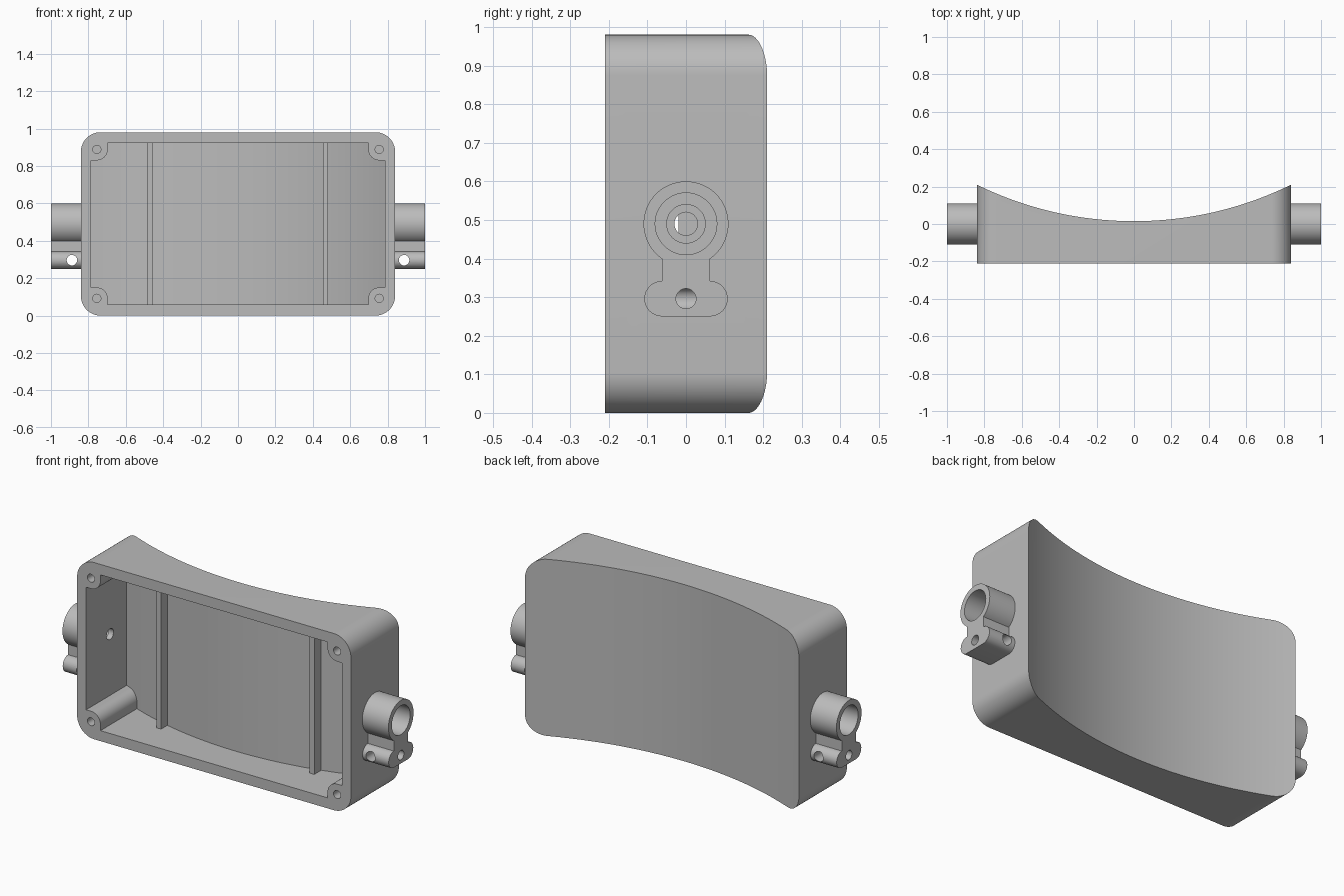
import bpy, bmesh
from math import sin, cos, pi, radians, asin, sqrt
from mathutils import Vector

old = bpy.data.objects.get("Cube")
if old:
    bpy.data.objects.remove(old)

grey = bpy.data.materials.new("plain grey")
grey.use_nodes = True
COLOR = (0.5, 0.5, 0.5, 1)
grey.diffuse_color = COLOR
grey.node_tree.nodes["Principled BSDF"].inputs["Base Color"].default_value = COLOR

W, D, H = 0.84, 0.21, 0.98      # half width, half depth, height
MID = H / 2
BACK_R, BACK_Y = 1.907, 0.015   # curved back: radius and nearest point
WALL = 0.035


def arc(cx, cy, r, a0, a1, n=16):
    """Points on an arc, angles in degrees."""
    return [(cx + r * cos(radians(a0 + (a1 - a0) * i / n)),
             cy + r * sin(radians(a0 + (a1 - a0) * i / n))) for i in range(n + 1)]


def circle(cx, cy, r, n=48):
    return arc(cx, cy, r, 0, 360, n)[:-1]


def rounded(x0, y0, x1, y1, r):
    return (arc(x1 - r, y1 - r, r, 0, 90) + arc(x0 + r, y1 - r, r, 90, 180)
            + arc(x0 + r, y0 + r, r, 180, 270) + arc(x1 - r, y0 + r, r, 270, 360))


def prism(name, outline, axis, lo, hi):
    """Extrude a flat outline along the named axis."""
    place = {"X": lambda p, t: (t, p[0], p[1]),
             "Y": lambda p, t: (p[0], t, p[1]),
             "Z": lambda p, t: (p[0], p[1], t)}[axis]
    bm = bmesh.new()
    base = bm.faces.new([bm.verts.new(place(p, lo)) for p in outline])
    ext = bmesh.ops.extrude_face_region(bm, geom=[base])
    moved = [v for v in ext["geom"] if isinstance(v, bmesh.types.BMVert)]
    shift = Vector(place((0, 0), hi - lo))
    bmesh.ops.translate(bm, verts=moved, vec=shift)
    bmesh.ops.recalc_face_normals(bm, faces=bm.faces)
    mesh = bpy.data.meshes.new(name)
    bm.to_mesh(mesh)
    bm.free()
    mesh.materials.append(grey)
    obj = bpy.data.objects.new(name, mesh)
    bpy.context.collection.objects.link(obj)
    return obj


def activate(obj):
    bpy.ops.object.select_all(action="DESELECT")
    obj.select_set(True)
    bpy.context.view_layer.objects.active = obj


def cut(target, *cutters):
    """Subtract each cutter from the target, then discard it."""
    for c in cutters:
        mod = target.modifiers.new("cut", "BOOLEAN")
        mod.operation, mod.solver, mod.object = "DIFFERENCE", "EXACT", c
        activate(target)
        bpy.ops.object.modifier_apply(modifier=mod.name)
        bpy.data.objects.remove(c)


def back_arc(offset, half):
    """Concave back surface, moved forward by the offset, from -half to half."""
    r, cy, n = BACK_R + offset, BACK_Y + BACK_R, 48
    xs = [half * (2 * i / n - 1) for i in range(n + 1)]
    return [(x, cy - sqrt(r * r - x * x)) for x in xs]


# Cavity shape, keeping back the corner screw posts and the two ribs
IN_X, IN_Z = 0.785, 0.432
cavity = prism("cavity", back_arc(WALL, IN_X) + [(IN_X, -0.4), (-IN_X, -0.4)],
               "Z", MID - IN_Z, MID + IN_Z)
screws = [(sx * 0.755, MID + sz * 0.398) for sx in (-1, 1) for sz in (-1, 1)]
POST_R = 0.058
for x, z in screws:
    fx, fz = (x + 0.3 if x > 0 else x - 0.3), (z + 0.3 if z > MID else z - 0.3)
    nx, nz = (x - POST_R if x > 0 else x + POST_R), (z - POST_R if z > MID else z + POST_R)
    cut(cavity, prism("post", rounded(min(fx, nx), min(fz, nz), max(fx, nx), max(fz, nz), POST_R),
                      "Y", -0.5, 0.5))
for x in (-0.472, 0.468):
    rib = [(x - 0.014, -0.02), (x + 0.014, -0.02), (x + 0.014, 0.5), (x - 0.014, 0.5)]
    cut(cavity, prism("rib", rib, "Z", -0.1, 1.1))

# Case: rounded block with hollow front, curved back and screw holes
case = prism("case", rounded(-W, 0, W, H, 0.105), "Y", -D, D)
cut(case, cavity)
cut(case, prism("back_cut", back_arc(0, 0.9) + [(0.9, 0.6), (-0.9, 0.6)], "Z", -0.1, 1.1))
for x, z in screws:
    cut(case, prism("screw_hole", circle(x, z, 0.022, 32), "Y", -0.3, 0.05))

# Side mounts: stepped socket with a drilled clamp foot below
SOCKET_R, NECK, FOOT_R, FOOT_Z = 0.11, 0.062, 0.046, 0.296
low = -pi / 2 + asin(NECK / SOCKET_R)
half = (arc(0, MID, SOCKET_R, 90, low * 180 / pi, 32)
        + arc(NECK, FOOT_Z, FOOT_R, 90, -90))
profile = half + [(-y, z) for y, z in reversed(half[1:])]


def x_hole(side, r, z, a, b):
    lo, hi = sorted((side * a, side * b))
    return prism("hole", circle(0, z, r), "X", lo, hi)


parts = [case]
for side, label in ((1, "left"), (-1, "right")):
    lo, hi = sorted((side * (W - 0.01), side * 1.0))
    mount = prism(label + "_mount", profile, "X", lo, hi)
    cut(mount, x_hole(side, 0.08, MID, 0.855, 1.1))
    for body in (mount, case):
        cut(body, x_hole(side, 0.05, MID, 0.815, 0.9), x_hole(side, 0.03, MID, 0.7, 0.88))
    cut(mount, prism("cross_hole", circle(side * 0.888, FOOT_Z, 0.028), "Y", -0.3, 0.3),
        x_hole(side, 0.026, FOOT_Z, 0.888, 1.1))
    parts.append(mount)

for obj in parts:
    activate(obj)
    bpy.ops.object.shade_smooth_by_angle(angle=radians(30))
